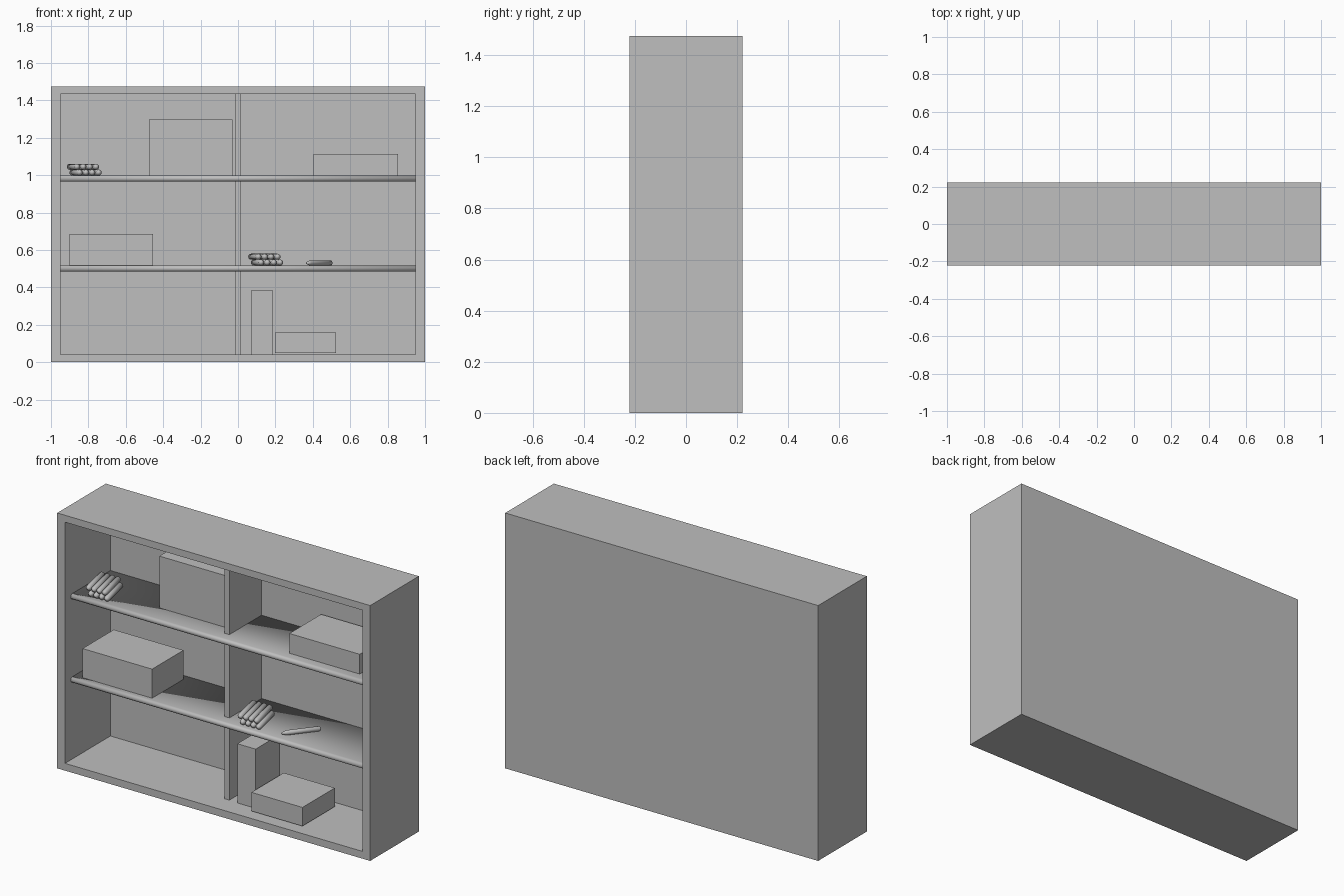
import bpy, bmesh, math
from mathutils import Matrix, Vector

cube = bpy.data.objects.get("Cube")
if cube:
    bpy.data.objects.remove(cube, do_unlink=True)

grey = bpy.data.materials.new("plain grey")
grey.use_nodes = True
grey.diffuse_color = (0.52, 0.52, 0.52, 1)
grey.node_tree.nodes["Principled BSDF"].inputs["Base Color"].default_value = grey.diffuse_color


def finish(name, bm, smooth=False):
    bmesh.ops.recalc_face_normals(bm, faces=bm.faces[:])
    mesh = bpy.data.meshes.new(name)
    bm.to_mesh(mesh)
    bm.free()
    mesh.materials.append(grey)
    for p in mesh.polygons:
        p.use_smooth = smooth
    obj = bpy.data.objects.new(name, mesh)
    bpy.context.collection.objects.link(obj)
    return obj


def box(name, low, high):
    low, high = Vector(low), Vector(high)
    bm = bmesh.new()
    bmesh.ops.create_cube(bm, size=1)
    for v in bm.verts:
        v.co = (low + high) / 2 + v.co * (high - low)
    return finish(name, bm)


# Open-fronted case, hollowed by an inset front face
W, D, H = 1.0, 0.222, 1.475
INNER_X, FLOOR, CEILING, BACK = 0.95, 0.042, 1.435, 0.192
bm = bmesh.new()
bmesh.ops.create_cube(bm, size=1)
for v in bm.verts:
    v.co = (v.co.x * 2 * W, v.co.y * 2 * D, (v.co.z + 0.5) * H)
front = min(bm.faces, key=lambda f: f.calc_center_median().y)
bmesh.ops.inset_individual(bm, faces=[front], thickness=0.04)
for v in front.verts:
    v.co.x = math.copysign(INNER_X, v.co.x)
    v.co.z = FLOOR if v.co.z < H / 2 else CEILING
well = bmesh.ops.extrude_discrete_faces(bm, faces=[front])["faces"][0]
for v in well.verts:
    v.co.y = BACK
finish("case", bm)

# Upright divider
box("divider", (-0.016, -0.102, FLOOR), (0.016, BACK, CEILING))


# Shelves with a half-round front edge
def shelf(name, top, r=0.016, nose=-0.17, steps=10):
    z = top - r
    profile = [(BACK, z - r)]
    for i in range(steps + 1):
        a = math.pi * i / steps
        profile.append((nose + r - r * math.sin(a), z - r * math.cos(a)))
    profile.append((BACK, z + r))
    bm = bmesh.new()
    end = bm.faces.new([bm.verts.new((-INNER_X, y, h)) for y, h in profile])
    new = bmesh.ops.extrude_face_region(bm, geom=[end])["geom"]
    moved = [g for g in new if isinstance(g, bmesh.types.BMVert)]
    bmesh.ops.translate(bm, verts=moved, vec=(2 * INNER_X, 0, 0))
    if not end.is_valid or len(bm.faces) < len(profile) + 2:
        bm.faces.new(bm.verts[:len(profile)])
    finish(name, bm, smooth=True)


UPPER, LOWER = 0.998, 0.517
shelf("upper_shelf", UPPER)
shelf("lower_shelf", LOWER)

# Storage boxes
box("tall_box", (-0.475, -0.04, UPPER), (-0.03, 0.13, 1.297))
box("flat_box", (0.405, -0.11, UPPER), (0.855, 0.18, 1.112))
box("medium_box", (-0.9, -0.134, LOWER), (-0.455, 0.152, 0.685))
box("upright_box", (0.07, -0.106, FLOOR), (0.187, 0.115, 0.384))
box("small_box", (0.198, -0.16, 0.05), (0.524, 0.135, 0.158))


# Rods lying on the shelves: a barrel with a tapered front tip
def rod(name, tip, tail, r, taper):
    tip, tail = Vector(tip), Vector(tail)
    axis = tail - tip
    turn = axis.to_track_quat('Z', 'Y').to_matrix().to_4x4()
    bm = bmesh.new()
    rings = []
    for along, radius in ((0, r * 0.35), (taper, r), (axis.length - r * 0.4, r), (axis.length, r * 0.6)):
        ring = bmesh.ops.create_circle(bm, segments=16, radius=radius, matrix=Matrix.Translation((0, 0, along)))
        rings.append(ring["verts"])
    for a, b in zip(rings, rings[1:]):
        for i in range(16):
            j = (i + 1) % 16
            bm.faces.new((a[i], a[j], b[j], b[i]))
    bm.faces.new(rings[0])
    bm.faces.new(rings[-1])
    bmesh.ops.transform(bm, matrix=Matrix.Translation(tip) @ turn, verts=bm.verts[:])
    finish(name, bm, smooth=True)


for name, x0, top in (("upper_rod", -0.858, UPPER), ("lower_rod", 0.112, LOWER)):
    for layer in range(2):
        for i in range(4):
            x = x0 + 0.034 * i + 0.014 * (1 - layer)
            z = top + 0.016 + 0.031 * layer
            rod(f"{name}_{layer + 1}_{i + 1}", (x, -0.145, z), (x - 0.043, 0.05, z), 0.016, 0.012)
rod("loose_rod", (0.366, -0.125, LOWER + 0.0135), (0.498, 0.04, LOWER + 0.0135), 0.0135, 0.028)
